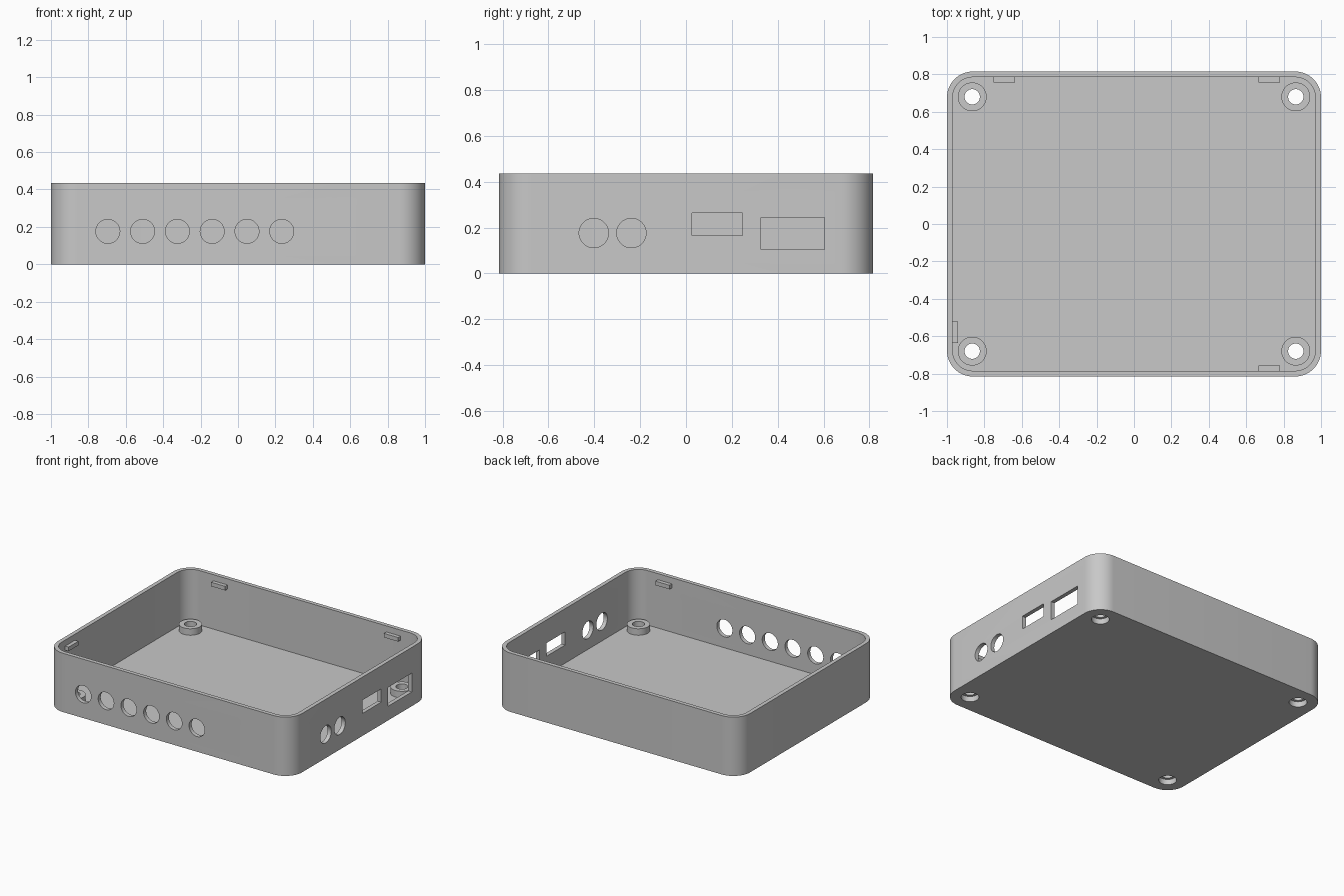
import bpy
import bmesh
from math import pi, radians
from mathutils import Matrix, Vector

default = bpy.data.objects.get("Cube")
if default:
    bpy.data.objects.remove(default, do_unlink=True)

HALF_X, HALF_Y, HEIGHT = 1.0, 0.815, 0.435
WALL, FLOOR, RADIUS = 0.03, 0.032, 0.138
HOLE_Z, HOLE_R = 0.176, 0.064

grey = bpy.data.materials.new("light_grey_plastic")
grey.use_nodes = True
colour = (0.58, 0.58, 0.58, 1)
grey.diffuse_color = colour
grey.node_tree.nodes["Principled BSDF"].inputs["Base Color"].default_value = colour


def finish(name, bm):
    bmesh.ops.recalc_face_normals(bm, faces=bm.faces)
    mesh = bpy.data.meshes.new(name)
    bm.to_mesh(mesh)
    bm.free()
    mesh.materials.append(grey)
    obj = bpy.data.objects.new(name, mesh)
    bpy.context.collection.objects.link(obj)
    return obj


def box(name, low, high, radius=0):
    """Box between two corners, with optional rounded upright edges."""
    low, high = Vector(low), Vector(high)
    bm = bmesh.new()
    bmesh.ops.create_cube(bm, size=1)
    bmesh.ops.scale(bm, vec=high - low, verts=bm.verts)
    bmesh.ops.translate(bm, vec=(low + high) / 2, verts=bm.verts)
    if radius:
        upright = [e for e in bm.edges
                   if abs(e.verts[0].co.z - e.verts[1].co.z) > 0.01]
        bmesh.ops.bevel(bm, geom=upright, offset=radius, segments=14,
                        profile=0.5, affect='EDGES')
    return finish(name, bm)


def cylinder(name, centre, radius, depth, axis='Z'):
    turn = {'X': Matrix.Rotation(pi / 2, 4, 'Y'),
            'Y': Matrix.Rotation(pi / 2, 4, 'X'),
            'Z': Matrix.Identity(4)}[axis]
    bm = bmesh.new()
    bmesh.ops.create_cone(bm, cap_ends=True, segments=48, radius1=radius,
                          radius2=radius, depth=depth,
                          matrix=Matrix.Translation(centre) @ turn)
    return finish(name, bm)


def combine(target, tool, operation):
    """Apply a boolean and discard its tool."""
    mod = target.modifiers.new(tool.name, 'BOOLEAN')
    mod.operation, mod.solver, mod.object = operation, 'EXACT', tool
    bpy.context.view_layer.objects.active = target
    bpy.ops.object.modifier_apply(modifier=mod.name)
    bpy.data.objects.remove(tool, do_unlink=True)


# Open tray with rounded corners
tray = box("enclosure_tray", (-HALF_X, -HALF_Y, 0), (HALF_X, HALF_Y, HEIGHT), RADIUS)
ix, iy = HALF_X - WALL, HALF_Y - WALL
combine(tray, box("cavity", (-ix, -iy, FLOOR), (ix, iy, HEIGHT + 0.1),
                  RADIUS - WALL), 'DIFFERENCE')

# Corner screw bosses, drilled through and counterbored from below
for sx in (-1, 1):
    for sy in (-1, 1):
        x, y = sx * 0.865, sy * 0.68
        combine(tray, cylinder("boss", (x, y, 0.05), 0.077, 0.06), 'UNION')
        combine(tray, cylinder("screw_hole", (x, y, 0.05), 0.041, 0.3), 'DIFFERENCE')
        combine(tray, cylinder("counterbore", (x, y, 0), 0.06, 0.08), 'DIFFERENCE')

# Row of round openings in the front wall
for i in range(6):
    combine(tray, cylinder("front_opening", (-0.696 + i * 0.186, -HALF_Y, HOLE_Z),
                           HOLE_R, 0.15, 'Y'), 'DIFFERENCE')

# Round and rectangular ports in the +x wall
for y in (-0.402, -0.238):
    combine(tray, cylinder("side_opening", (HALF_X, y, HOLE_Z), HOLE_R, 0.15, 'X'),
            'DIFFERENCE')
for y0, y1, z0, z1 in ((0.027, 0.246, 0.166, 0.264), (0.328, 0.603, 0.105, 0.244)):
    combine(tray, box("port", (HALF_X - 0.08, y0, z0), (HALF_X + 0.08, y1, z1)),
            'DIFFERENCE')

bpy.ops.object.select_all(action='DESELECT')
tray.select_set(True)
bpy.context.view_layer.objects.active = tray
bpy.ops.object.shade_smooth_by_angle(angle=radians(30))

# Small lid catches just below the rim
Z0, Z1, OUT, SINK = 0.36, 0.39, 0.028, 0.005
box("back_right_catch", (-0.75, iy - OUT, Z0), (-0.635, iy + SINK, Z1))
box("back_left_catch", (0.665, iy - OUT, Z0), (0.78, iy + SINK, Z1))
box("front_left_catch", (0.665, -iy - SINK, Z0), (0.78, -iy + OUT, Z1))
box("right_side_catch", (-ix - SINK, -0.635, Z0), (-ix + OUT, -0.52, Z1))
